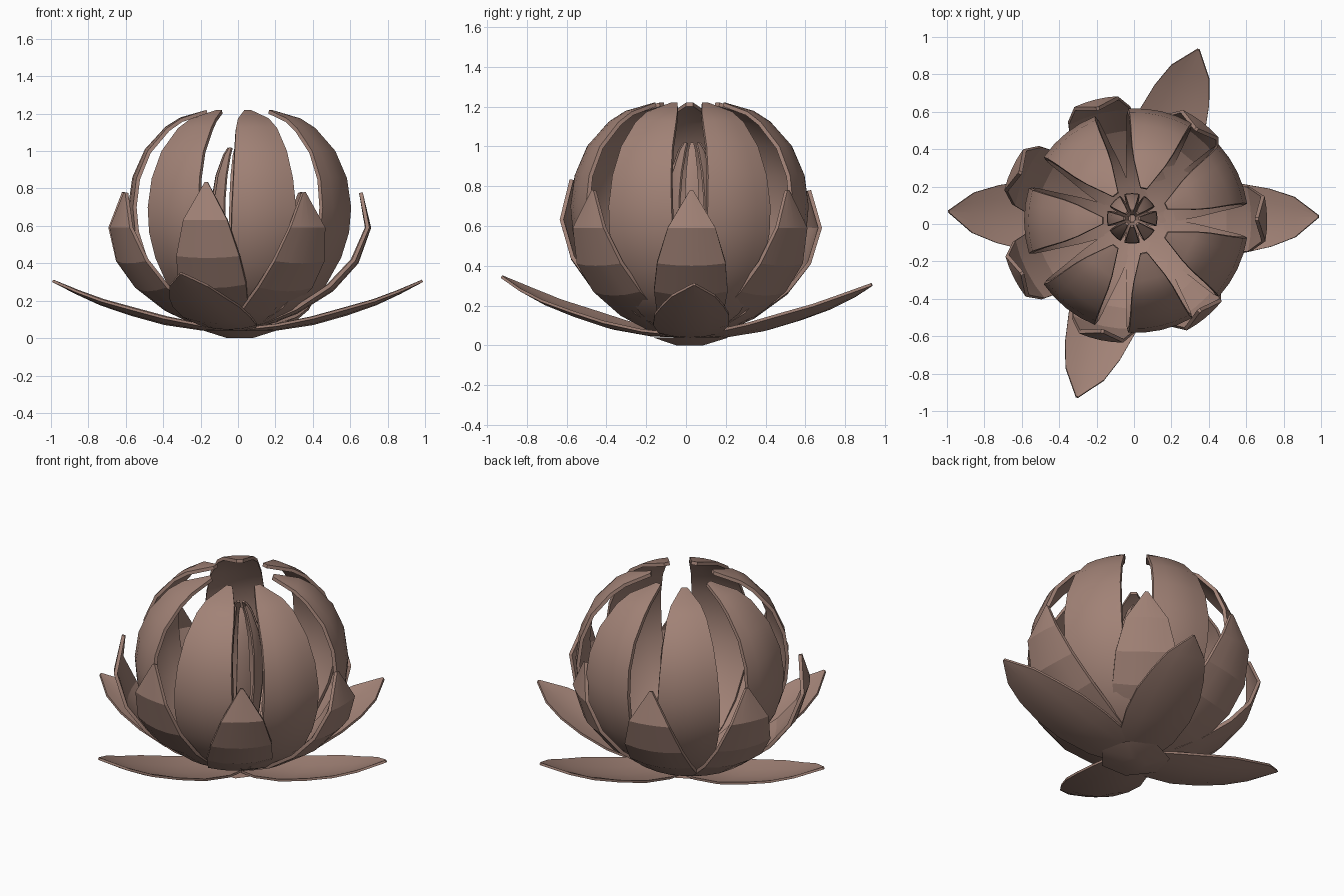
import bpy, bmesh, math
from mathutils import Matrix, Vector

if "Cube" in bpy.data.objects:
    bpy.data.objects.remove(bpy.data.objects["Cube"])

mat = bpy.data.materials.new("dusty brown")
mat.diffuse_color = (0.36, 0.225, 0.183, 1)
mat.use_nodes = True
mat.node_tree.nodes["Principled BSDF"].inputs["Base Color"].default_value = mat.diffuse_color
CENTRE = Vector((0.01, 0.015, 0))
COLS = (-1, -0.5, 0, 0.5, 1)


def finish(bm, name, smooth):
    bmesh.ops.recalc_face_normals(bm, faces=bm.faces)
    me = bpy.data.meshes.new(name)
    bm.to_mesh(me)
    bm.free()
    me.materials.append(mat)
    ob = bpy.data.objects.new(name, me)
    bpy.context.collection.objects.link(ob)
    bpy.ops.object.select_all(action='DESELECT')
    ob.select_set(True)
    bpy.context.view_layer.objects.active = ob
    bpy.ops.object.shade_smooth_by_angle(angle=math.radians(smooth))
    return ob


def petal(name, profile, angle, cup, thick=0.02, rs=1, zs=1, smooth=14, centre=CENTRE):
    """Sweep a thin cupped cross-section along (radius, height, half width)."""
    bm = bmesh.new()
    rot = Matrix.Rotation(math.radians(angle), 4, 'Z')
    pts = [Vector((r * rs, 0, z * zs)) for r, z, w in profile]
    rings = []
    for i, p in enumerate(pts):
        tan = (pts[min(i + 1, len(pts) - 1)] - pts[max(i - 1, 0)]).normalized()
        inward = Vector((-tan.z, 0, tan.x))
        hw = profile[i][2]
        outer = [p + Vector((0, t * hw, 0)) + inward * (cup * (t * hw) ** 2) for t in COLS]
        inner = [q + inward * thick for q in reversed(outer)]
        rings.append([bm.verts.new(centre + rot @ q) for q in outer + inner])
    for a, b in zip(rings, rings[1:]):
        for j in range(len(a)):
            k = (j + 1) % len(a)
            bm.faces.new((a[j], a[k], b[k], b[j]))
    n = len(COLS)
    for ring in (rings[0], rings[-1]):
        for j in range(n - 1):
            bm.faces.new((ring[j], ring[j + 1], ring[2 * n - 2 - j], ring[2 * n - 1 - j]))
    return finish(bm, name, smooth)


# Profiles: radius, height, half width
globe = [(0.06, 0.05, 0.05), (0.18, 0.08, 0.09), (0.32, 0.15, 0.125), (0.45, 0.27, 0.15),
         (0.54, 0.42, 0.168), (0.587, 0.56, 0.176), (0.60, 0.70, 0.175), (0.577, 0.86, 0.163),
         (0.51, 1.01, 0.143), (0.40, 1.13, 0.113), (0.32, 1.18, 0.085), (0.18, 1.22, 0.018)]
middle = [(0.06, 0.045, 0.07), (0.18, 0.07, 0.13), (0.32, 0.13, 0.165), (0.49, 0.25, 0.185),
          (0.61, 0.40, 0.172), (0.67, 0.59, 0.12), (0.63, 0.78, 0.008)]
lower = [(0.03, 0.035, 0.10), (0.20, 0.04, 0.16), (0.40, 0.07, 0.19), (0.58, 0.12, 0.187),
         (0.74, 0.175, 0.155), (0.87, 0.235, 0.108), (0.995, 0.30, 0.006)]
bud = [(0.03, 0.06, 0.015), (0.07, 0.18, 0.026), (0.11, 0.36, 0.036), (0.135, 0.56, 0.04),
       (0.132, 0.74, 0.036), (0.11, 0.87, 0.03), (0.07, 0.98, 0.018), (0.045, 1.02, 0.008)]

step = 360 / 7
for i in range(7):
    petal(f"globe_petal_{i + 1}", globe, 180 + i * step, 0.85, smooth=20,
          centre=Vector((0.012, 0.018, 0)))
    # The petal on the right opens wider, the front one stands taller
    rs, zs = {0: (1.13, 1), 5: (0.97, 1.07)}.get(i, (1, 1))
    petal(f"middle_petal_{i + 1}", middle, 1 + i * step, 0.8, rs=rs, zs=zs,
          centre=Vector((-0.045, 0.015, 0)))

# Slim closed bud in the middle
for i in range(8):
    petal(f"bud_petal_{i + 1}", bud, i * 45, 3, thick=0.012, centre=Vector((-0.01, 0.03, 0)))

# Open lower petals
for i, (ang, rs, zs) in enumerate([(1.5, 0.985, 1), (70, 0.985, 1),
                                   (177, 1.01, 1), (251.5, 1.0, 1.13)]):
    petal(f"lower_petal_{i + 1}", lower, ang, 0.9, thick=0.014, rs=rs, zs=zs)

# Shallow base under the petals
bm = bmesh.new()
bmesh.ops.create_cone(bm, cap_ends=True, segments=7, radius1=0.07, radius2=0.2, depth=0.04,
                      matrix=Matrix.Translation(CENTRE + Vector((0, 0, 0.02))))
finish(bm, "flower_base", 20)
